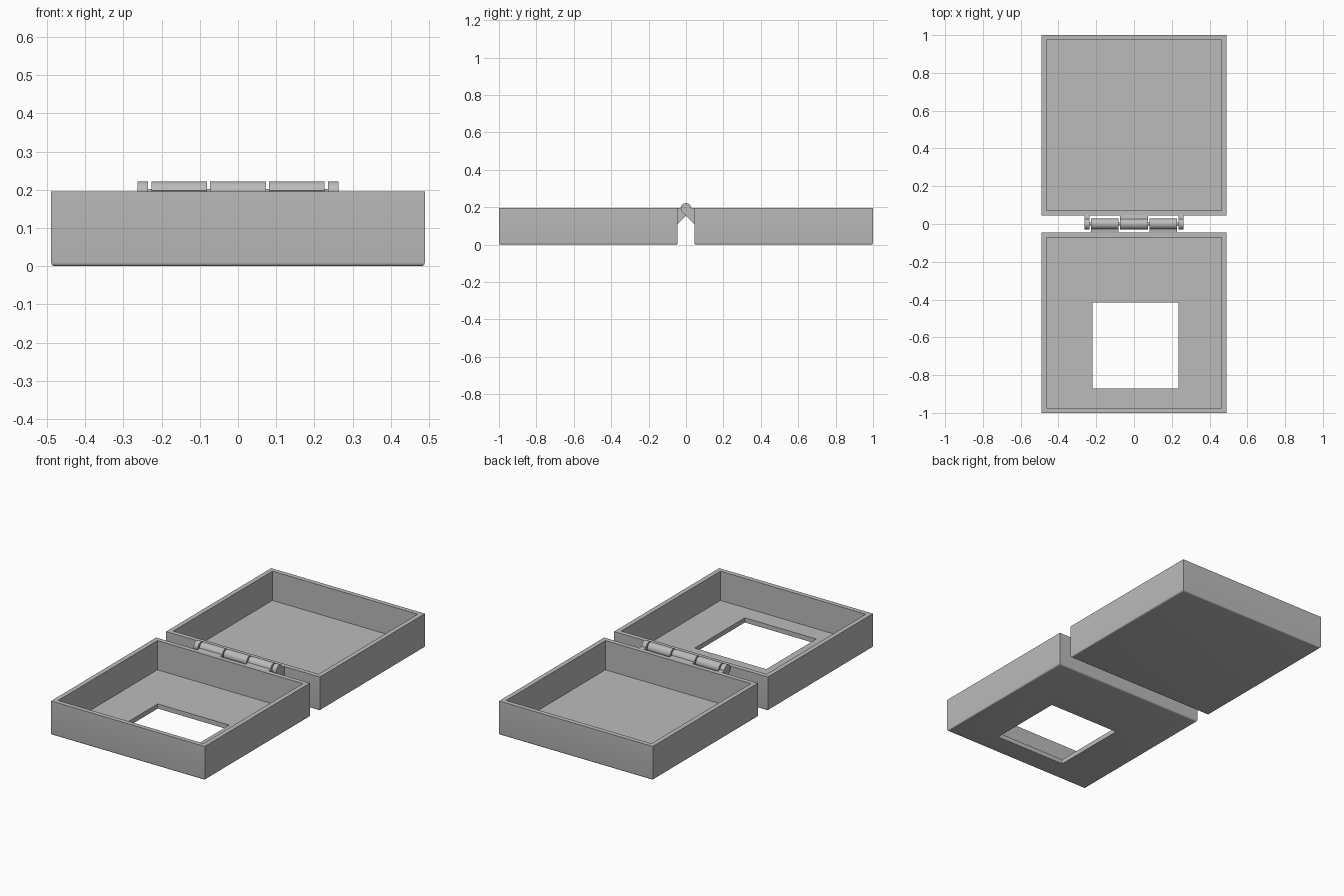
import bpy, bmesh, math

default = bpy.data.objects.get("Cube")
if default:
    bpy.data.objects.remove(default, do_unlink=True)

# Single plain grey
grey = bpy.data.materials.new("plain_grey")
grey.use_nodes = True
colour = (0.5, 0.5, 0.5, 1)
grey.diffuse_color = colour
grey.node_tree.nodes["Principled BSDF"].inputs["Base Color"].default_value = colour

HALF_W, HEIGHT, WALL, GAP = 0.489, 0.195, 0.027, 0.045
PIVOT_Z, RADIUS = 0.194, 0.028


def finish(name, bm):
    bmesh.ops.recalc_face_normals(bm, faces=bm.faces)
    mesh = bpy.data.meshes.new(name)
    bm.to_mesh(mesh)
    bm.free()
    mesh.materials.append(grey)
    ob = bpy.data.objects.new(name, mesh)
    bpy.context.collection.objects.link(ob)
    return ob


def block(name, x0, x1, y0, y1, z0, z1):
    bm = bmesh.new()
    bmesh.ops.create_cube(bm, size=1)
    for v in bm.verts:
        v.co.x = x1 if v.co.x > 0 else x0
        v.co.y = y1 if v.co.y > 0 else y0
        v.co.z = z1 if v.co.z > 0 else z0
    return finish(name, bm)


def cut(target, cutter):
    mod = target.modifiers.new("cut", 'BOOLEAN')
    mod.object = cutter
    mod.solver = 'EXACT'
    bpy.context.view_layer.objects.active = target
    bpy.ops.object.modifier_apply(modifier=mod.name)
    bpy.data.objects.remove(cutter, do_unlink=True)


def tray(name, y0, y1):
    ob = block(name, -HALF_W, HALF_W, y0, y1, 0, HEIGHT)
    # Rounded bottom rim
    bm = bmesh.new()
    bm.from_mesh(ob.data)
    rim = [e for e in bm.edges if all(v.co.z < 0.001 for v in e.verts)]
    bmesh.ops.bevel(bm, geom=rim, offset=0.01, segments=4, profile=0.5, affect='EDGES')
    bm.to_mesh(ob.data)
    bm.free()
    # Hollow interior
    cut(ob, block("hollow_cutter", WALL - HALF_W, HALF_W - WALL,
                  y0 + WALL, y1 - WALL, WALL, HEIGHT + 0.1))
    return ob


def knuckle(name, x0, x1, side):
    """Round barrel with a sloping arm reaching the tray on the given side."""
    bm = bmesh.new()
    outline = []
    for i in range(21):
        a = math.radians(90 + 135 * i / 20)
        outline.append((RADIUS * math.cos(a), PIVOT_Z + RADIUS * math.sin(a)))
    y, z = outline[-1]
    reach = GAP + 0.002
    outline += [(reach, z - (reach - y)), (reach, HEIGHT)]
    # Front of the barrel, down to the top of the arm
    for i in range(1, 12):
        a = math.radians(90 * i / 12)
        outline.append((RADIUS * math.cos(a), PIVOT_Z + RADIUS * math.sin(a)))
    face = bm.faces.new([bm.verts.new((x0, side * p, q)) for p, q in outline])
    new = bmesh.ops.extrude_face_region(bm, geom=[face])["geom"]
    bmesh.ops.translate(bm, vec=(x1 - x0, 0, 0),
                        verts=[g for g in new if isinstance(g, bmesh.types.BMVert)])
    return finish(name, bm)


# Trays
front_tray = tray("front_tray", -1, -GAP)
back_tray = tray("back_tray", GAP, 1)
cut(front_tray, block("window_cutter", -0.22, 0.235, -0.87, -0.415, -0.1, 0.1))
parts = [front_tray, back_tray]

# Hinge barrels, alternating between the trays
parts.append(knuckle("middle_knuckle", -0.073, 0.073, 1))
for s, label in ((1, "left"), (-1, "right")):
    parts.append(knuckle(label + "_inner_knuckle", *sorted((s * 0.081, s * 0.227)), -1))
    parts.append(knuckle(label + "_end_knuckle", *sorted((s * 0.235, s * 0.263)), 1))

# Thin pin bridging the gaps between barrels
bpy.ops.mesh.primitive_cylinder_add(vertices=24, radius=0.008, depth=0.5,
                                    location=(0, 0, PIVOT_Z), rotation=(0, math.pi / 2, 0))
pin = bpy.context.object
pin.name = "hinge_pin"
pin.data.materials.append(grey)
parts.append(pin)

# Smooth rounded surfaces, sharp corners
bpy.ops.object.select_all(action='DESELECT')
for ob in parts:
    ob.select_set(True)
bpy.context.view_layer.objects.active = parts[0]
bpy.ops.object.shade_smooth_by_angle(angle=math.radians(30))
